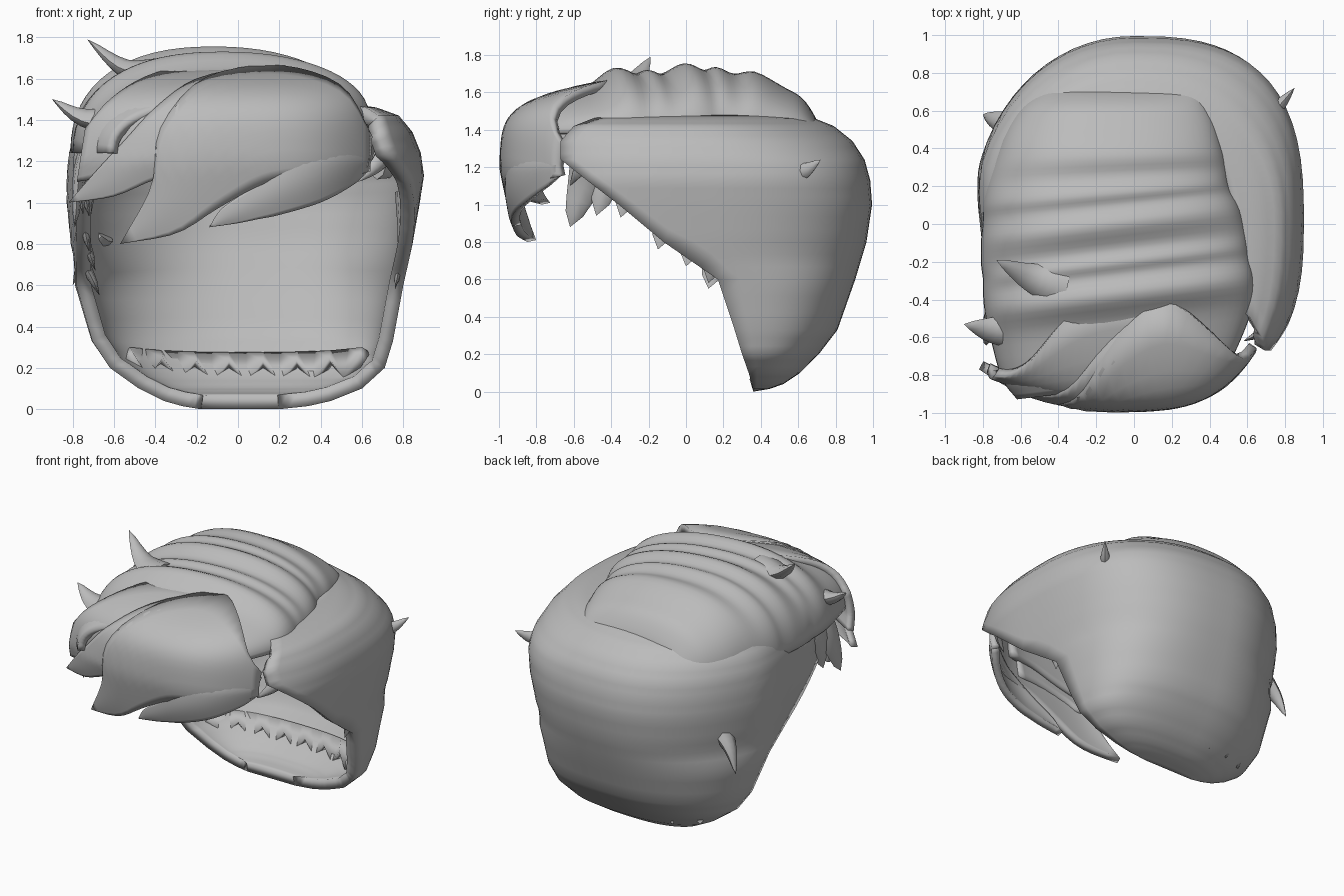
import bpy, bmesh, math
from mathutils import Vector

if "Cube" in bpy.data.objects:
    bpy.data.objects.remove(bpy.data.objects["Cube"])

hair = bpy.data.materials.new("hair_grey")
hair.diffuse_color = (0.5, 0.5, 0.5, 1)
hair.use_nodes = True
hair.node_tree.nodes["Principled BSDF"].inputs["Base Color"].default_value = hair.diffuse_color
CENTRE = Vector((0, 0.1, 0.9))


def finish(name, bm, thick=0, angle=45):
    me = bpy.data.meshes.new(name)
    bm.to_mesh(me)
    bm.free()
    me.materials.append(hair)
    ob = bpy.data.objects.new(name, me)
    bpy.context.collection.objects.link(ob)
    if thick:
        m = ob.modifiers.new("thickness", 'SOLIDIFY')
        m.thickness, m.offset = thick, -1
    bpy.ops.object.select_all(action='DESELECT')
    ob.select_set(True)
    bpy.context.view_layer.objects.active = ob
    bpy.ops.object.shade_smooth_by_angle(angle=math.radians(angle))
    return ob


def sheet(name, rows, thick):
    """Skin a grid of points, facing away from the head centre."""
    bm = bmesh.new()
    vs = [[bm.verts.new(p) for p in r] for r in rows]
    for a, b in zip(vs, vs[1:]):
        for i in range(len(a) - 1):
            bm.faces.new((a[i], a[i + 1], b[i + 1], b[i]))
    bmesh.ops.remove_doubles(bm, verts=bm.verts, dist=1e-4)
    bm.normal_update()
    if sum(f.normal.dot(f.calc_center_median() - CENTRE) * f.calc_area() for f in bm.faces) < 0:
        bmesh.ops.reverse_faces(bm, faces=bm.faces)
    return finish(name, bm, thick)


def curve(pts, n):
    """Catmull-Rom resampling of a short point list."""
    pts = [Vector(p) for p in pts]
    p = [2 * pts[0] - pts[1]] + pts + [2 * pts[-1] - pts[-2]]
    out = []
    for k in range(n + 1):
        s = k / n * (len(pts) - 1)
        i = min(int(s), len(pts) - 2)
        t = s - i
        a, b, c, d = p[i:i + 4]
        out.append(0.5 * (2 * b + (c - a) * t + (2 * a - 5 * b + 4 * c - d) * t * t
                          + (3 * b - a - 3 * c + d) * t ** 3))
    return out


def clamp(v):
    return max(0, min(1, v))


def spike(name, path, width, thick, side, taper=.8, n=8):
    """Pointed lock: lens section swept along a path, tapering to the tip."""
    bm = bmesh.new()
    pts, side = curve(path, n), Vector(side)
    rings = []
    for i, p in enumerate(pts[:-1]):
        d = (pts[i + 1] - p).normalized()
        u = (side - d * side.dot(d)).normalized()
        v = d.cross(u)
        k = (1 - i / n) ** taper
        rings.append([bm.verts.new(p + u * math.cos(j * math.pi / 4) * width * k
                                   + v * math.sin(j * math.pi / 4) * thick * k) for j in range(8)])
    tip = bm.verts.new(pts[-1])
    for a, b in zip(rings, rings[1:]):
        for j in range(8):
            bm.faces.new((a[j], a[j - 1], b[j - 1], b[j]))
    for j in range(8):
        bm.faces.new((rings[-1][j], rings[-1][j - 1], tip))
    bm.faces.new(rings[0])
    bmesh.ops.recalc_face_normals(bm, faces=bm.faces)
    return finish(name, bm)


# Back and side cap: plan arcs stacked by height (z, left width, right width, back y, front edge y)
levels = [(0, .18, .2, .36, .36), (.015, .27, .34, .45, .357), (.04, .36, .45, .52, .352),
          (.1, .48, .6, .61, .335), (.2, .62, .71, .71, .30), (.33, .71, .75, .81, .26),
          (.6, .8, .8, .905, .17), (.8, .84, .845, .965, -.12), (1.0, .86, .88, .995, -.36),
          (1.13, .86, .9, .985, -.53), (1.24, .85, .885, .955, -.67), (1.34, .82, .845, .89, -.67),
          (1.42, .77, .78, .79, -.6), (1.46, .68, .67, .69, -.5), (1.48, .52, .52, .58, -.4)]
rows = []
for z, left, right, back, front in [(*v[:2], v[2], v[3], v[4]) for v in map(tuple, [
        [a + (b - a) * t / 3 for a, b in zip(p, q)] for p, q in zip(levels, levels[1:]) for t in range(3)]
        + [levels[-1]])]:
    cy = max(front, 0)
    a0 = -math.asin(min(1, ((cy - front) / .95) ** 1.3))
    n_right = 2.8 - .7 * clamp((z - 1.2) / .25)
    row = []
    for k in range(41):
        a = a0 + (math.pi - 2 * a0) * k / 40
        c, s = math.cos(a), math.sin(a)
        e, depth = (2 / (n_right if c > 0 else 2.05), back - cy) if s > 0 else (2 / 2.6, .95)
        y = cy + math.copysign(abs(s) ** e * depth, s)
        x = abs(c) ** e * (right if c > 0 else -left * (1 - .07 * clamp((.3 - y) / .4)))
        row.append((x, y, z))
    rows.append(row)
sheet("back_cap", rows, .07)

# Top layer: arches across the crown with soft ridges (y, height, left x, right x)
crown = [(-.86, 1.48, -.62, .46), (-.74, 1.57, -.7, .54), (-.52, 1.635, -.76, .63), (-.38, 1.73, -.79, .64),
         (-.27, 1.7, -.8, .62), (-.2, 1.72, -.8, .61), (-.12, 1.7, -.81, .6), (0, 1.755, -.81, .57),
         (.1, 1.72, -.8, .53), (.17, 1.735, -.8, .51), (.26, 1.7, -.78, .5), (.37, 1.71, -.74, .48),
         (.52, 1.63, -.67, .44), (.62, 1.57, -.6, .39), (.69, 1.47, -.52, .34), (.72, 1.38, -.48, .31)]
rows = []
for y, h, left, right in curve(crown, 60):
    row = []
    for k in range(33):
        a = math.pi * k / 32
        c, s = math.cos(a), math.sin(a)
        x = (left + right) / 2 + (right - left) / 2 * math.copysign(abs(c) ** .9, c)
        base = 1.38 - .14 * (1 - c) / 2
        sweep = .12 * (x + .05) * clamp((.45 - y) / .4)
        row.append((x, y + sweep, base + (h - base) * s ** .85))
    rows.append(row)
sheet("crown_layer", rows, .05)


# Fringe: locks laid on a rounded forehead surface
def forehead(x, z):
    u = (x + .1) / .72
    y = -1 + (.28 * u ** 3.5 if u > 0 else .17 * u * u)
    up = max(0, z - 1.2)
    return y + .06 * up + .5 * (up / .46) ** 5 + .175 * max(0, 1.2 - z)


def fringe(name, top, bottom, lift, bulge):
    a, b = curve([(*p, 0) for p in top], 24), curve([(*p, 0) for p in bottom], 24)
    rows = []
    for p, q in zip(a, b):
        row = []
        for j in range(13):
            m = p.lerp(q, j / 12)
            puff = bulge * math.sin(math.pi * j / 12) * min(1, 4 * (p - q).length)
            row.append((m.x, forehead(m.x, m.y) - lift - puff, m.y))
        rows.append(row)
    sheet(name, rows, .05)


fringe("fringe_main",
       [(.65, 1.32), (.52, 1.55), (.3, 1.65), (.05, 1.66), (-.2, 1.58), (-.38, 1.35), (-.42, 1.08), (-.57, .8)],
       [(.64, 1.15), (.55, 1.13), (.4, 1.12), (.25, 1.12), (.1, 1.08), (-.1, .97), (-.3, .85), (-.57, .8)], -.01, .01)
fringe("fringe_left",
       [(.3, 1.64), (.1, 1.66), (-.2, 1.6), (-.4, 1.46), (-.55, 1.3), (-.68, 1.16), (-.82, 1.0)],
       [(.2, 1.2), (0, 1.2), (-.2, 1.15), (-.3, 1.1), (-.4, 1.11), (-.6, 1.03), (-.82, 1.0)], -.025, .015)
fringe("fringe_lower",
       [(.65, 1.28), (.52, 1.28), (.35, 1.23), (.2, 1.16), (.05, 1.06), (-.08, .97), (-.14, .88)],
       [(.62, 1.14), (.55, 1.08), (.4, 1.0), (.2, .94), (.1, .92), (0, .9), (-.14, .88)], -.015, .02)
fringe("fringe_under",
       [(.4, 1.58), (.2, 1.65), (0, 1.67), (-.25, 1.66), (-.45, 1.61), (-.62, 1.5), (-.74, 1.36)],
       [(.3, 1.3), (.1, 1.3), (-.1, 1.25), (-.3, 1.2), (-.5, 1.16), (-.66, 1.12), (-.78, 1.1)], -.05, .015)

# Flicked tips on the crown and sides
spike("crown_flick", [(-.36, -.33, 1.62), (-.55, -.28, 1.65), (-.73, -.19, 1.79)], .13, .08, (.3, 1, 0))
spike("temple_flick", [(-.5, -.57, 1.4), (-.74, -.56, 1.41), (-.9, -.53, 1.5)], .13, .08, (0, 1, .3))
spike("right_flick", [(.68, .55, 1.19), (.77, .63, 1.18), (.85, .72, 1.24)], .08, .06, (0, 0, 1))
spike("left_back_flick", [(-.65, .52, .85), (-.74, .55, .74), (-.8, .58, .6)], .08, .06, (0, 1, 0))
spike("right_temple_tip", [(.72, -.52, 1.24), (.66, -.58, 1.17), (.58, -.62, 1.1)], .06, .04, (0, 0, 1))

# Layered locks hanging along the left temple (tip x, y, z)
tips = [(-.79, -.62, .88), (-.75, -.48, .94), (-.72, -.35, .93), (-.72, -.15, .76), (-.69, 0, .67), (-.67, .12, .55)]
for i, (x, y, z) in enumerate(tips):
    spike(f"temple_lock_{i + 1}",
          [(-.66, y * .85 + .06, 1.42), (-.76, y * .95 + .06, z + .28), (x, y, z)], .14, .05, (0, 1, 0), .5)
spike("right_edge_lock", [(.8, .2, 1.05), (.8, .18, .82), (.76, .12, .58)], .12, .04, (0, 1, 0), .5)

# Zigzag lock ends lining the nape
rows = [[], []]
for k in range(15):
    x = .04 + .6 * (k / 7 - 1)
    s = (1 - abs((x - .04) / .62) ** 2.4) ** .45
    y = .34 + .30 * s
    rows[0].append((x, y + .06, .29 - .05 * s))
    rows[1].append((x * .97, y - .03, (.10 if k % 2 else .2) + .06 * (1 - s)))
sheet("nape_zigzag", rows, .05)
